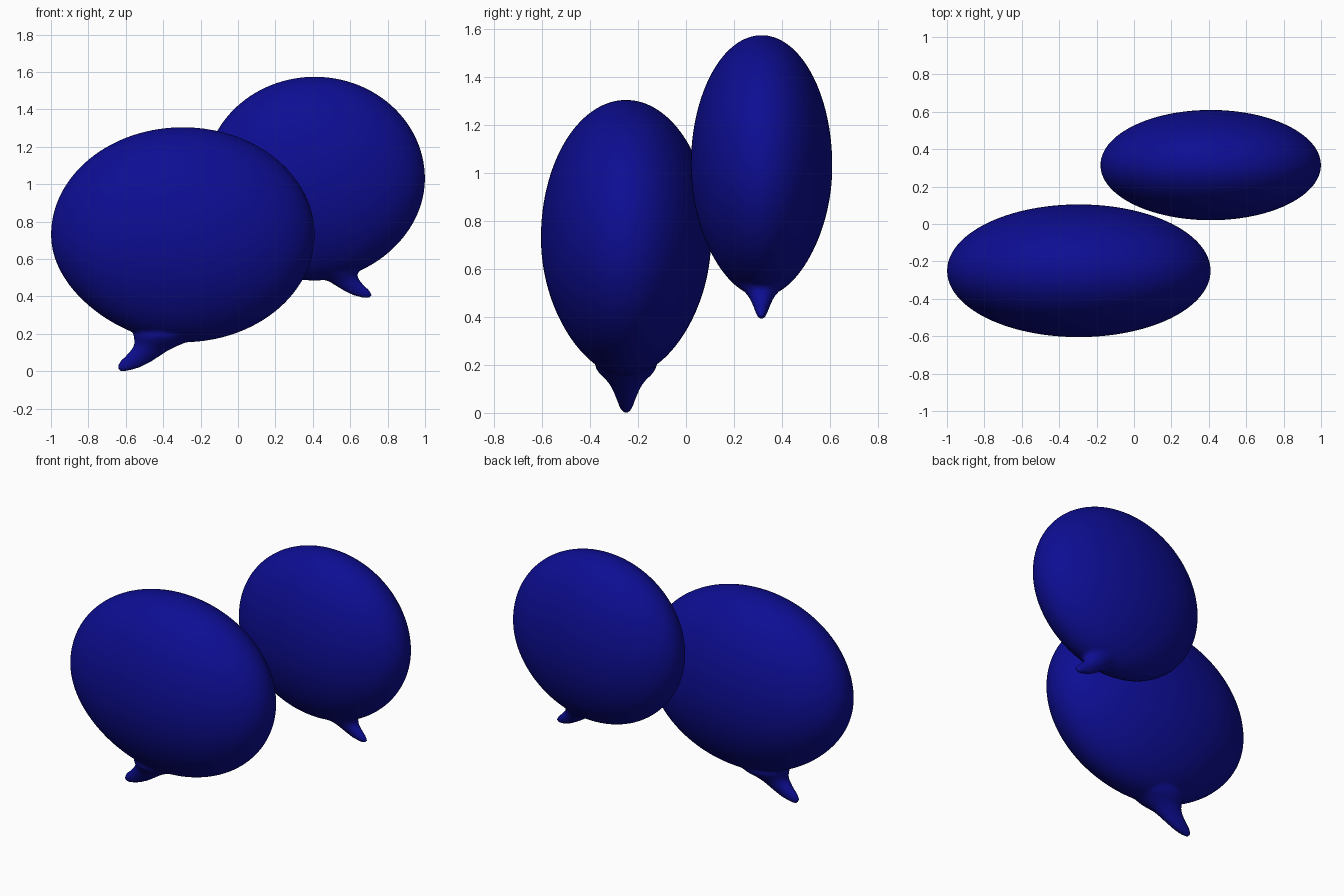
import bpy
import bmesh
from math import cos, sin, pi

default = bpy.data.objects.get("Cube")
if default:
    bpy.data.objects.remove(default, do_unlink=True)

# Single glossy deep blue
blue = bpy.data.materials.new("deep blue")
blue.use_nodes = True
COLOUR = (0.004, 0.004, 0.29, 1)
blue.diffuse_color = COLOUR
blue.node_tree.nodes["Principled BSDF"].inputs["Base Color"].default_value = COLOUR

# Tail rings: height, outer x, inner x (from the bubble centre), half depth
TAIL = [
    (0.0, 0.338, 0.300, 0.014),
    (0.02, 0.354, 0.228, 0.026),
    (0.05, 0.340, 0.170, 0.037),
    (0.08, 0.307, 0.125, 0.049),
    (0.11, 0.280, 0.080, 0.063),
    (0.135, 0.262, 0.030, 0.081),
    (0.16, 0.258, -0.03, 0.108),
    (0.19, 0.266, -0.07, 0.130),
    (0.26, 0.220, 0.0, 0.09),
]
SIDES = 32


def add_tail(bm, centre, side, shift, scale, base):
    """Loft a flared, curved tail down from the underside."""
    sx, sy, sz = scale
    rings = []
    for z, outer, inner, depth in TAIL:
        mid, half = (outer + inner) / 2, (outer - inner) / 2
        ring = []
        for i in range(SIDES):
            a = 2 * pi * i / SIDES
            x = centre[0] + side * (shift + sx * (mid + half * cos(a)))
            y = centre[1] + sy * depth * sin(a)
            ring.append(bm.verts.new((x, y, base + sz * z)))
        rings.append(ring)
    for low, high in zip(rings, rings[1:]):
        for i in range(SIDES):
            j = (i + 1) % SIDES
            bm.faces.new((low[i], low[j], high[j], high[i]))
    bm.faces.new(rings[0][::-1])
    bm.faces.new(rings[-1])


def speech_bubble(name, centre, radii, side, taper, shift, scale, base):
    bm = bmesh.new()
    # Egg-like body, slightly narrower below and toward the tail
    bmesh.ops.create_uvsphere(bm, u_segments=96, v_segments=64, radius=1)
    for v in bm.verts:
        drop = max(0, -v.co.z) ** 2
        if v.co.x * side > 0:
            v.co.x *= 1 - taper * drop
        v.co.y *= 1 - 0.1 * drop
        v.co = [c + r * p for c, r, p in zip(centre, radii, v.co)]
    add_tail(bm, centre, side, shift, scale, base)
    bmesh.ops.recalc_face_normals(bm, faces=bm.faces[:])
    mesh = bpy.data.meshes.new(name)
    bm.to_mesh(mesh)
    bm.free()
    mesh.materials.append(blue)
    mesh.shade_smooth()
    obj = bpy.data.objects.new(name, mesh)
    bpy.context.collection.objects.link(obj)
    # Fuse body and tail, then soften the join
    fuse = obj.modifiers.new("fuse", 'REMESH')
    fuse.mode = 'VOXEL'
    fuse.voxel_size = 0.011
    fuse.use_smooth_shade = True
    soften = obj.modifiers.new("soften", 'SMOOTH')
    soften.factor = 0.5
    soften.iterations = 8


speech_bubble("front_bubble", (-0.295, -0.25, 0.73), (0.705, 0.355, 0.575),
              -1, 0.12, 0, (1, 1, 1), 0.0)
speech_bubble("back_bubble", (0.41, 0.315, 1.03), (0.59, 0.295, 0.545),
              1, 0.05, 0.012, (0.84, 0.8, 0.8), 0.39)
